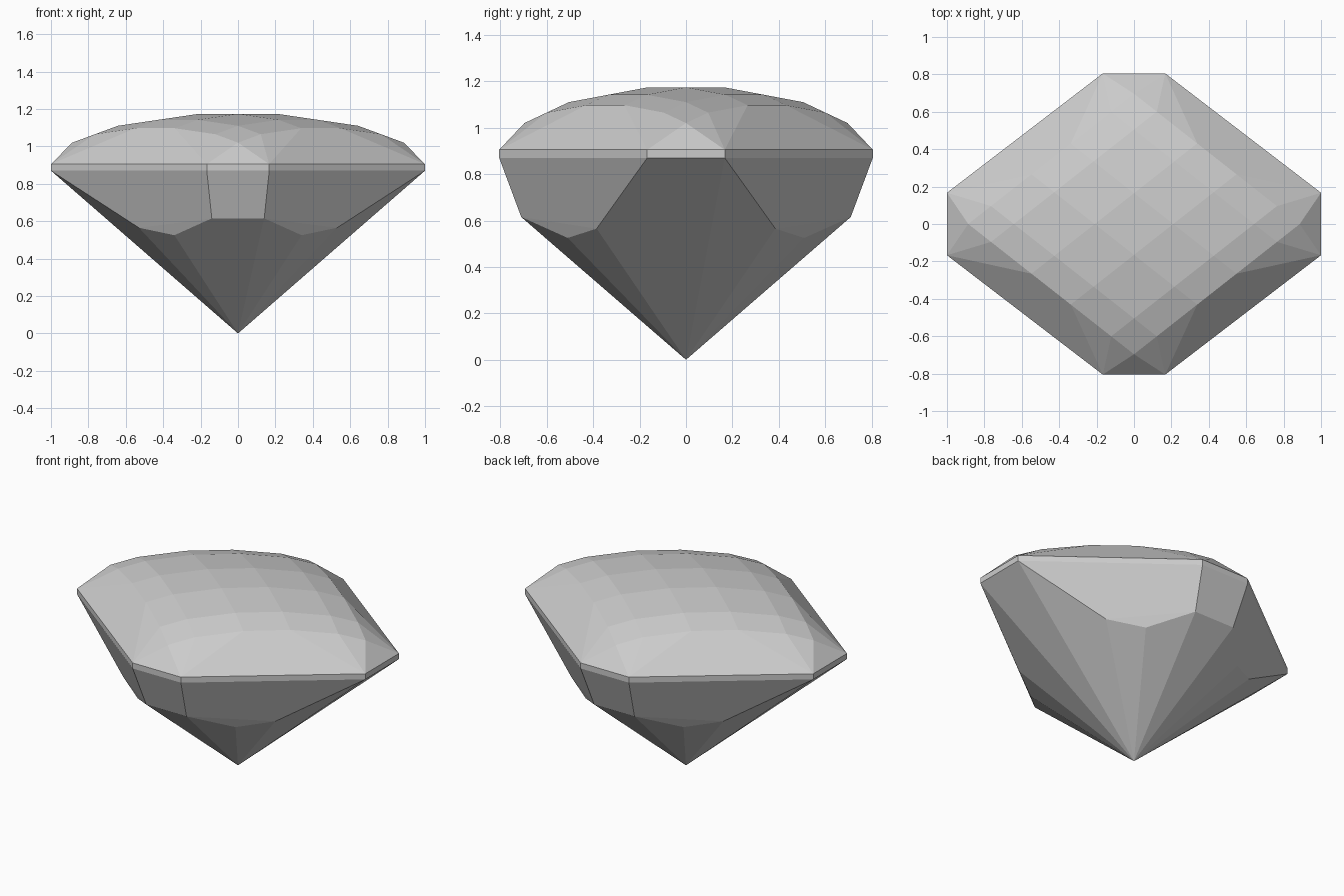
import bpy, bmesh
from math import radians

if "Cube" in bpy.data.objects:
    bpy.data.objects.remove(bpy.data.objects["Cube"], do_unlink=True)

stone = bpy.data.materials.new("pale_grey_stone")
stone.use_nodes = True
colour = (0.6, 0.6, 0.6, 1)
stone.diffuse_color = colour
stone.node_tree.nodes["Principled BSDF"].inputs["Base Color"].default_value = colour

GIRDLE_TOP, GIRDLE_LOW, TABLE = 0.905, 0.87, 1.174


def four_way(x, y, z):
    """Repeat a corner in all four quadrants."""
    return [(sx * x, sy * y, z) for sx in (1, -1) for sy in (1, -1)]


points = [(0, 0, 0)]

# Girdle: a thin eight-sided band
for z in (GIRDLE_LOW, GIRDLE_TOP):
    points += four_way(0.167, 0.805, z) + four_way(1, 0.167, z)

# Pavilion: lower corners of the shoulder facets above the point
points += four_way(0.14, 0.71, 0.615)
points += four_way(0.34, 0.51, 0.525)
points += four_way(0.53, 0.385, 0.565)

# Crown: diagonal checkerboard of facets, dropping row by row from the table
rows = [(0.5, 0), (1.53, 0.032), (2.11, 0.077)]
rows += [(-r, drop) for r, drop in rows]
for i, drop_i in rows:
    for j, drop_j in rows:
        points.append(((i - j) * 0.21, (i + j) * 0.165, TABLE - drop_i - drop_j))

# Cut gem: convex shell around all corners, with coplanar faces merged
bm = bmesh.new()
for p in points:
    bm.verts.new(p)
hull = bmesh.ops.convex_hull(bm, input=bm.verts)
spare = {v for v in hull["geom_interior"] + hull["geom_unused"]
         if isinstance(v, bmesh.types.BMVert)}
bmesh.ops.delete(bm, geom=list(spare), context="VERTS")
bmesh.ops.dissolve_limit(bm, angle_limit=radians(2), verts=bm.verts, edges=bm.edges)
bmesh.ops.recalc_face_normals(bm, faces=bm.faces)
mesh = bpy.data.meshes.new("cut_gem")
bm.to_mesh(mesh)
bm.free()
mesh.materials.append(stone)
gem = bpy.data.objects.new("cut_gem", mesh)
bpy.context.collection.objects.link(gem)
